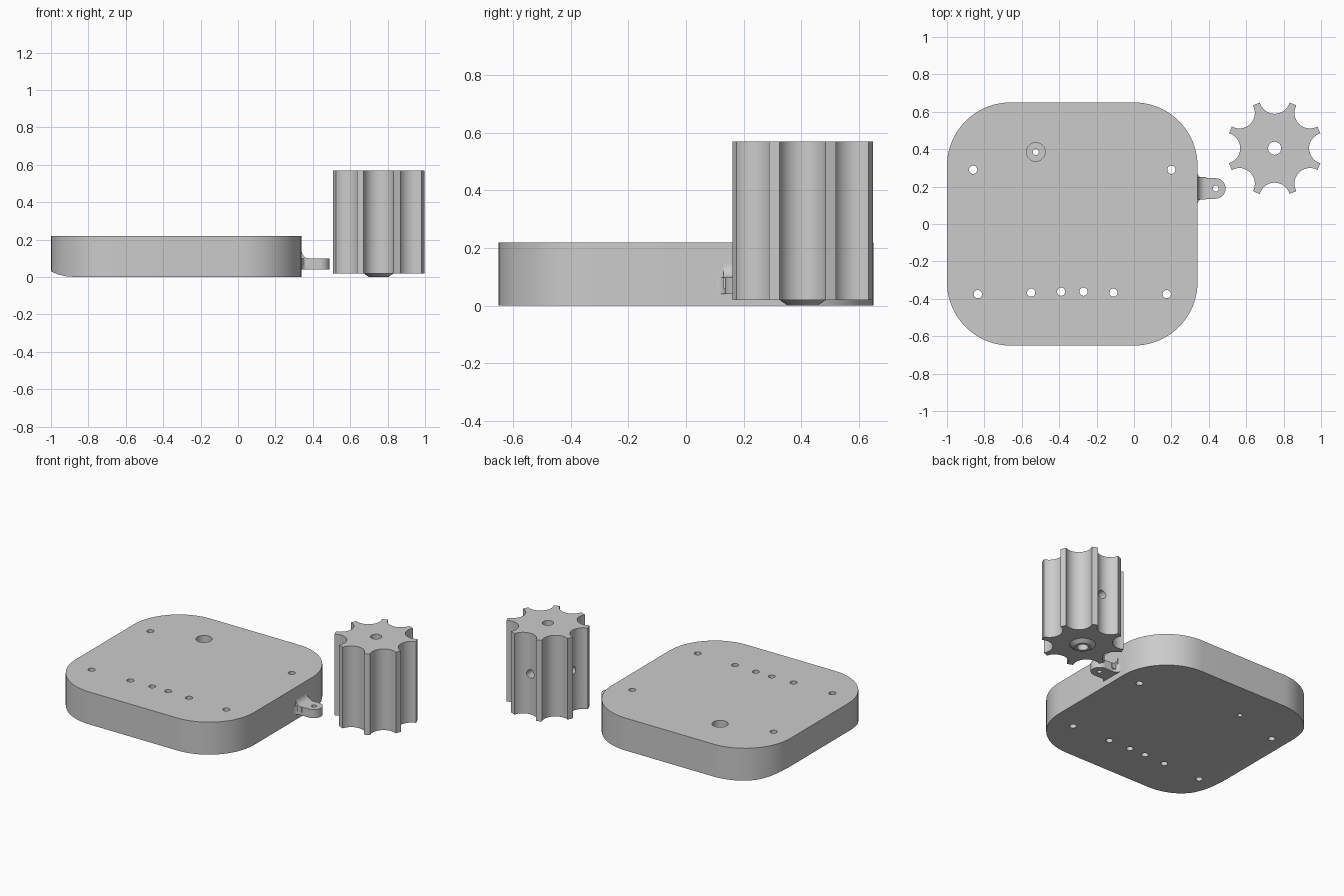
import bpy
from math import sin, cos, pi, radians
from mathutils import Matrix, Vector

cube = bpy.data.objects.get("Cube")
if cube:
    bpy.data.objects.remove(cube, do_unlink=True)

grey = bpy.data.materials.new("matte grey")
grey.use_nodes = True
grey.diffuse_color = (0.6, 0.6, 0.6, 1)
grey.node_tree.nodes["Principled BSDF"].inputs["Base Color"].default_value = (0.6, 0.6, 0.6, 1)


def arc(cx, cy, r, a0, a1, n):
    """Points on an arc, angles in degrees."""
    angles = [radians(a0 + (a1 - a0) * i / n) for i in range(n + 1)]
    return [(cx + r * cos(a), cy + r * sin(a)) for a in angles]


def loft(name, rings):
    """Closed solid through rings of equal point count."""
    n = len(rings[0])
    verts = [p for ring in rings for p in ring]
    faces = [tuple(reversed(range(n))), tuple(range(len(verts) - n, len(verts)))]
    for k in range(len(rings) - 1):
        for i in range(n):
            j = (i + 1) % n
            faces.append((k * n + i, k * n + j, k * n + n + j, k * n + n + i))
    mesh = bpy.data.meshes.new(name)
    mesh.from_pydata(verts, [], faces)
    mesh.materials.append(grey)
    obj = bpy.data.objects.new(name, mesh)
    bpy.context.collection.objects.link(obj)
    return obj


def prism(name, outline, z0, z1):
    return loft(name, [[(x, y, z) for x, y in outline] for z in (z0, z1)])


def side_prism(name, outline, y0, y1):
    """Extrude an x-z outline along y."""
    return loft(name, [[(x, y, z) for x, z in outline] for y in (y1, y0)])


def rod(x, y, r, z0, z1, n=32):
    return prism("cutter", arc(x, y, r, 0, 360 - 360 / n, n - 1), z0, z1)


def apply_boolean(obj, other, operation="DIFFERENCE"):
    mod = obj.modifiers.new("boolean", "BOOLEAN")
    mod.operation = operation
    mod.solver = "EXACT"
    mod.object = other
    bpy.context.view_layer.objects.active = obj
    bpy.ops.object.modifier_apply(modifier=mod.name)
    bpy.data.objects.remove(other, do_unlink=True)


def smooth(obj):
    bpy.ops.object.select_all(action="DESELECT")
    obj.select_set(True)
    bpy.context.view_layer.objects.active = obj
    bpy.ops.object.shade_smooth_by_angle(angle=radians(30))


# Base plate with large round corners
R = 0.34
outline = []
for cx, cy, a in ((0, 0.31, 0), (-0.66, 0.31, 90), (-0.66, -0.31, 180), (0, -0.31, 270)):
    outline += arc(cx, cy, R, a, a + 90, 20)
base = prism("base_plate", outline, 0, 0.22)

# Shallow relief under the left-hand edge of the plan
relief = [(-1.1, -0.1), (-0.87, -0.1), (-0.87, 0), (-0.92, 0.004),
          (-0.96, 0.013), (-1, 0.03), (-1.1, 0.09)]
apply_boolean(base, side_prism("cutter", relief, -0.8, 0.8))

# Through holes and the counterbored hole
holes = [(-0.86, 0.29), (0.2, 0.29)]
for dx, y in ((0.06, -0.362), (0.22, -0.367), (0.505, -0.375)):
    holes += [(-0.33 - dx, y), (-0.33 + dx, y)]
for x, y in holes:
    apply_boolean(base, rod(x, y, 0.022, -0.1, 0.4, 24))
apply_boolean(base, rod(-0.525, 0.385, 0.016, -0.1, 0.4, 24))
apply_boolean(base, rod(-0.525, 0.385, 0.05, 0.07, 0.4))
smooth(base)

# Eyelet tab: flared root, rounded end, fillet on top
TY = 0.19
tab_outline = (arc(0.435, TY, 0.055, -90, 90, 16)
               + arc(0.37, TY + 0.085, 0.03, 270, 180, 6) + [(0.32, TY + 0.085)]
               + [(0.32, TY - 0.085)] + arc(0.37, TY - 0.085, 0.03, 180, 90, 6))
tab = prism("eyelet_tab", tab_outline, 0.04, 0.098)
fillet = [(0.32, 0.06), (0.385, 0.06)] + arc(0.385, 0.143, 0.045, 270, 180, 8) + [(0.32, 0.143)]
apply_boolean(tab, side_prism("cutter", fillet, TY - 0.06, TY + 0.06), "UNION")
apply_boolean(tab, rod(0.437, TY, 0.016, 0, 0.2, 24))
smooth(tab)

# Fluted wheel: eight concave flutes between narrow teeth
GX, GY = 0.752, 0.405
flute = arc(0.267, 0, 0.083, 254, 106, 16)
wheel_outline = []
for k in range(8):
    turn = Matrix.Rotation(k * pi / 4, 2)
    for p in flute:
        q = turn @ Vector(p)
        wheel_outline.append((GX + q.x, GY + q.y))
wheel = prism("fluted_wheel", wheel_outline, 0.02, 0.57)

# Tapered collar underneath
collar = loft("cutter", [[(x, y, z) for x, y in arc(GX, GY, r, 0, 348.75, 31)]
                         for r, z in ((0.052, 0), (0.08, 0.02), (0.08, 0.05))])
apply_boolean(wheel, collar, "UNION")

# Axle bore and two set-screw holes
apply_boolean(wheel, rod(GX, GY, 0.035, -0.1, 0.7))
for axis, angle in (("X", -pi / 2), ("Y", -pi / 2)):
    screw = rod(0, 0, 0.028, 0, 0.4, 24)
    screw.data.transform(Matrix.Translation((GX, GY, 0.295)) @ Matrix.Rotation(angle, 4, axis))
    apply_boolean(wheel, screw)
smooth(wheel)
